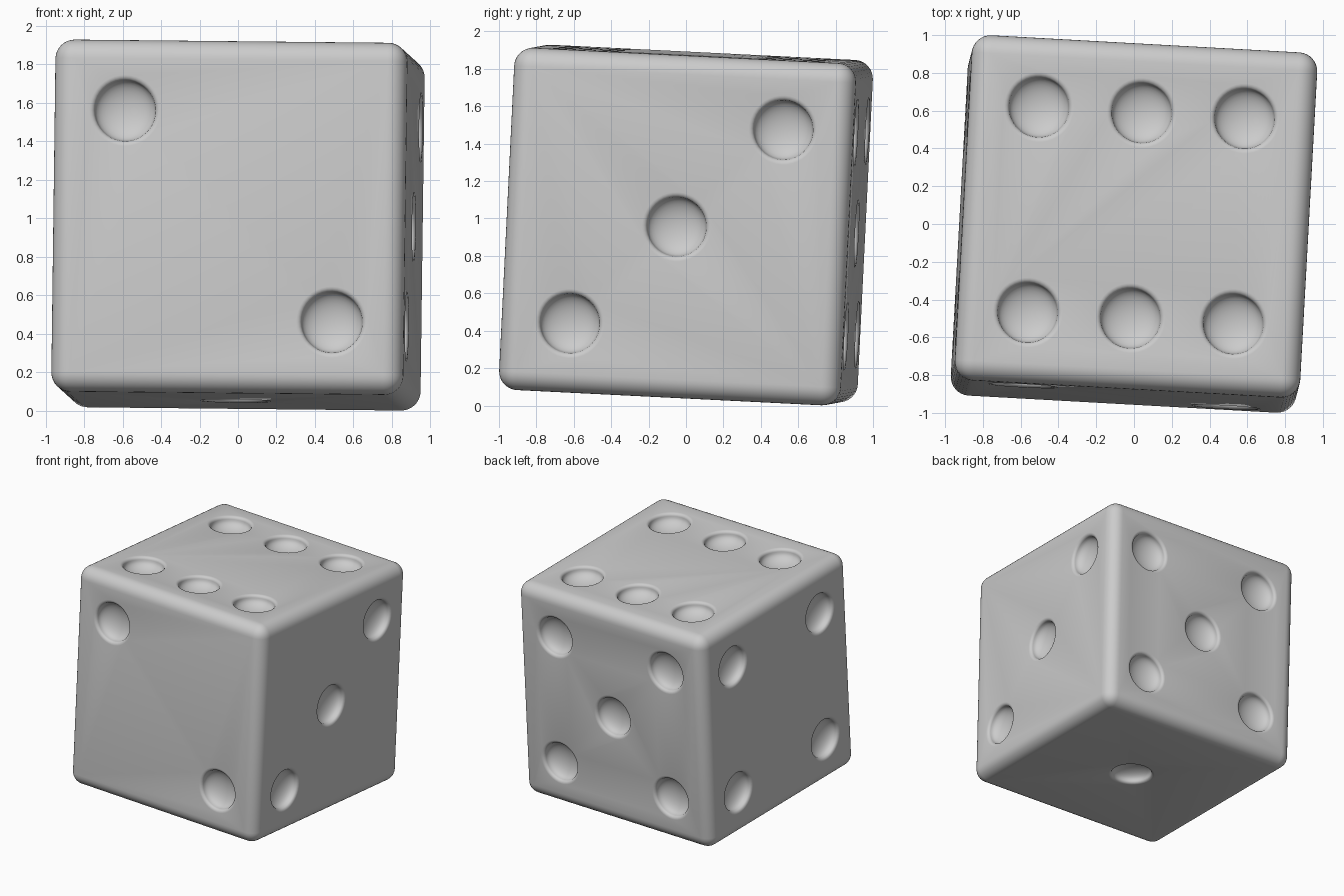
import bpy, bmesh, math
from mathutils import Matrix, Vector

if "Cube" in bpy.data.objects:
    bpy.data.objects.remove(bpy.data.objects["Cube"])

H, R = 0.916, 0.10        # half size, edge rounding
P = 0.545                 # pip spacing from face centre
RIM, DEPTH = 0.158, 0.10  # pip radius and depth

# Slightly tilted resting pose
Y = Vector((0.055, 1, -0.05)).normalized()
Z = Vector((1, -0.06, -0.01)).cross(Y).normalized()
X = Y.cross(Z)
pose = Matrix.Translation((0, 0, 0.965)) @ Matrix((X, Y, Z)).transposed().to_4x4()


def make_object(name, bm):
    mesh = bpy.data.meshes.new(name)
    bm.to_mesh(mesh)
    bm.free()
    obj = bpy.data.objects.new(name, mesh)
    bpy.context.collection.objects.link(obj)
    return obj


# Rounded cube body
bm = bmesh.new()
bmesh.ops.create_cube(bm, size=2 * H)
bmesh.ops.bevel(bm, geom=bm.edges[:], offset=R, segments=8, profile=0.5, affect='EDGES')
die = make_object("die_body", bm)

# Pip profile: softened rim flowing into a bowl
profile = [(0.0, 0.1), (0.192, 0.1), (0.192, 0.001)]
profile += [(RIM + 0.027 * (1 - math.sin(a)), -0.024 * (1 - math.cos(a)))
            for a in (math.radians(d) for d in (20, 45, 70, 90))]
profile += [(RIM * math.cos(a), -0.024 - (DEPTH - 0.024) * math.sin(a))
            for a in (math.radians(d) for d in range(10, 90, 10))]
profile.append((0.0, -DEPTH))


def add_pip(bm, matrix, n=40):
    rings = []
    for r, z in profile:
        count = 1 if r == 0 else n
        rings.append([bm.verts.new(matrix @ Vector((r * math.cos(2 * math.pi * i / n),
                                                    r * math.sin(2 * math.pi * i / n), z)))
                      for i in range(count)])
    for a, b in zip(rings, rings[1:]):
        for i in range(n):
            j = (i + 1) % n
            if len(a) == 1:
                bm.faces.new((a[0], b[i], b[j]))
            elif len(b) == 1:
                bm.faces.new((a[i], b[0], a[j]))
            else:
                bm.faces.new((a[i], b[i], b[j], a[j]))


# Pip layouts: face normal, right and up directions, spots
corners = [(-1, -1), (1, 1), (-1, 1), (1, -1)]
faces = [
    ((0, -1, 0), (1, 0, 0), [(-1, 1), (1, -1)]),
    ((1, 0, 0), (0, 1, 0), [(-1, -1), (0, 0), (1, 1)]),
    ((0, 0, 1), (1, 0, 0), corners + [(0, 1), (0, -1)]),
    ((0, 1, 0), (-1, 0, 0), corners + [(0, 0)]),
    ((-1, 0, 0), (0, -1, 0), corners),
    ((0, 0, -1), (1, 0, 0), [(0, 0)]),
]
bm = bmesh.new()
for normal, right, spots in faces:
    n, u = Vector(normal), Vector(right)
    v = n.cross(u)
    turn = Matrix((u, v, n)).transposed().to_4x4()
    for a, b in spots:
        add_pip(bm, Matrix.Translation(n * H + (u * a + v * b) * P) @ turn)
bmesh.ops.recalc_face_normals(bm, faces=bm.faces[:])
cutter = make_object("pip_cutter", bm)
cutter.hide_render = True

# Carve the pips, then pose and shade
mod = die.modifiers.new("pips", 'BOOLEAN')
mod.operation = 'DIFFERENCE'
mod.solver = 'EXACT'
mod.object = cutter
bpy.context.view_layer.objects.active = die
die.select_set(True)
bpy.ops.object.modifier_apply(modifier=mod.name)
bpy.data.objects.remove(cutter)
bpy.ops.object.shade_smooth_by_angle(angle=math.radians(35))
die.matrix_world = pose
